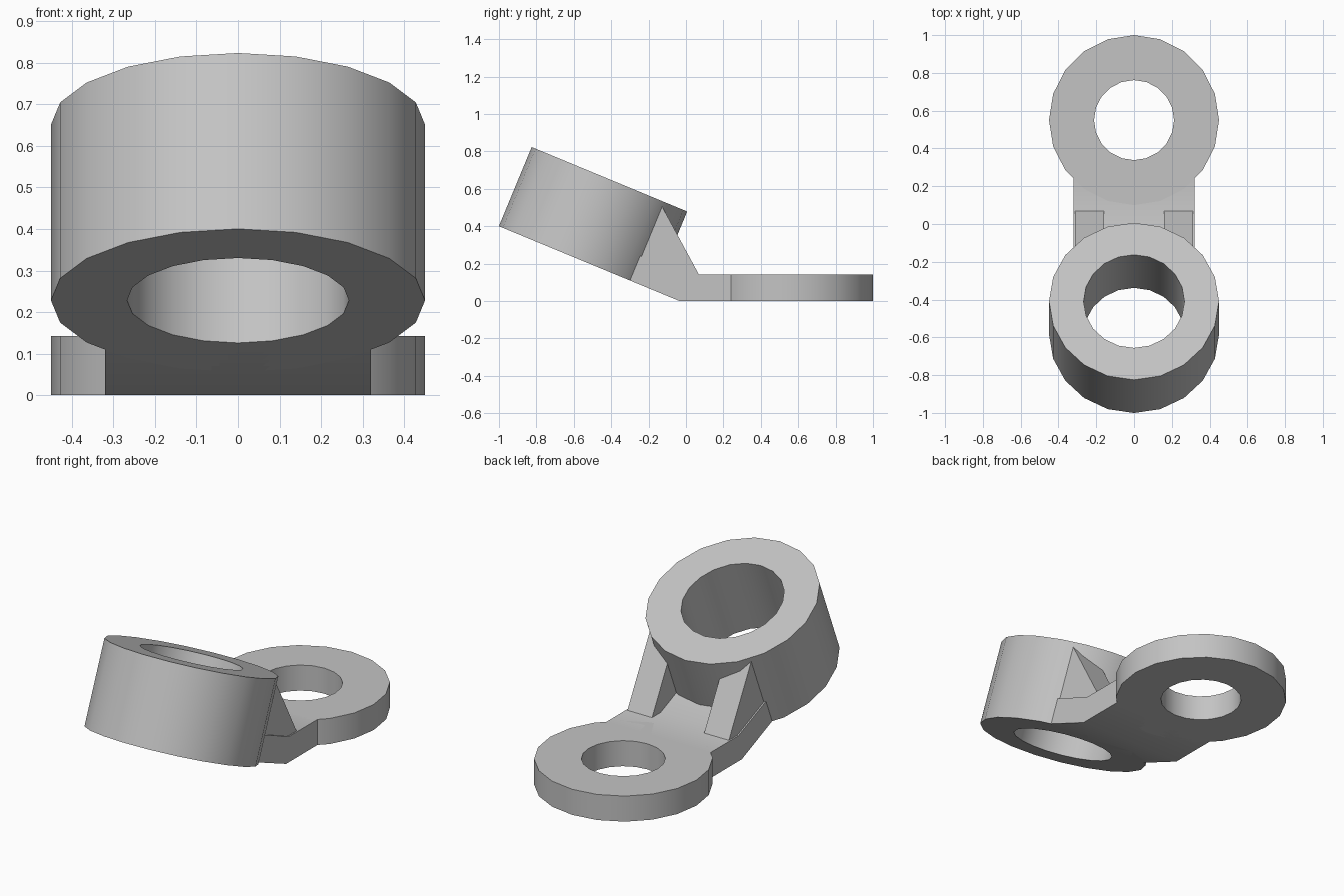
import bpy, bmesh, math
from mathutils import Matrix, Vector

cube = bpy.data.objects.get("Cube")
if cube:
    bpy.data.objects.remove(cube, do_unlink=True)

grey = bpy.data.materials.new("plain grey")
grey.use_nodes = True
COLOUR = (0.55, 0.55, 0.55, 1)
grey.diffuse_color = COLOUR
grey.node_tree.nodes["Principled BSDF"].inputs["Base Color"].default_value = COLOUR

SIDES = 20
TILT = math.radians(22.5)
THICK = 0.142
BEND_Y = -0.034


def finish(name, bm):
    bmesh.ops.recalc_face_normals(bm, faces=bm.faces)
    mesh = bpy.data.meshes.new(name)
    bm.to_mesh(mesh)
    bm.free()
    mesh.materials.append(grey)
    obj = bpy.data.objects.new(name, mesh)
    bpy.context.collection.objects.link(obj)
    bpy.ops.object.select_all(action='DESELECT')
    obj.select_set(True)
    bpy.context.view_layer.objects.active = obj
    bpy.ops.object.shade_smooth_by_angle(angle=math.radians(30))
    return obj


def ring(name, outer, inner, height, matrix):
    """Tube standing on its own origin, then placed by a matrix."""
    bm = bmesh.new()
    section = [(outer, 0), (outer, height), (inner, height), (inner, 0)]
    loops = []
    for i in range(SIDES):
        a = math.pi / 2 + math.tau * i / SIDES
        loops.append([bm.verts.new((r * math.cos(a), r * math.sin(a), z))
                      for r, z in section])
    for i, here in enumerate(loops):
        there = loops[(i + 1) % SIDES]
        for k in range(4):
            n = (k + 1) % 4
            bm.faces.new((here[k], there[k], there[n], here[n]))
    bm.transform(matrix)
    return finish(name, bm)


def prism(name, profile, x0, x1):
    """Side profile in (y, z) extruded across x."""
    bm = bmesh.new()
    face = bm.faces.new([bm.verts.new((x0, y, z)) for y, z in profile])
    moved = bmesh.ops.extrude_face_region(bm, geom=[face])["geom"]
    verts = [v for v in moved if isinstance(v, bmesh.types.BMVert)]
    bmesh.ops.translate(bm, verts=verts, vec=(x1 - x0, 0, 0))
    return finish(name, bm)


# Tilted frame: distance along the arm from the bend, and height above its underside
def on_arm(along, up):
    p = Matrix.Rotation(-TILT, 3, 'X') @ Vector((0, -along, up))
    return (BEND_Y + p.y, p.z)


# Flat and tilted rings
ARM_CENTRE = 0.596
ring("flat_ring", 0.45, 0.212, THICK, Matrix.Translation((0, 0.55, 0)))
cy, cz = on_arm(ARM_CENTRE, 0)
ring("tilted_collar", 0.45, 0.267, 0.458,
     Matrix.Translation((0, cy, cz)) @ Matrix.Rotation(-TILT, 4, 'X'))

# Bent plate joining the two rings
inner_bend = BEND_Y + THICK * math.tan(TILT / 2)
end = ARM_CENTRE - 0.305
prism("bent_plate", [(0.245, 0), (0.245, THICK), (inner_bend, THICK),
                     on_arm(end, THICK), on_arm(end, 0), (BEND_Y, 0)], -0.32, 0.32)

# Pair of triangular gussets bracing the collar
for side, sign in (("left", 1), ("right", -1)):
    prism(side + "_gusset", [(0.07, THICK - 0.002), (-0.13, 0.51),
                             on_arm(end, 0.43), on_arm(end, 0.05), (BEND_Y, 0.05)],
          sign * 0.16, sign * 0.312)
